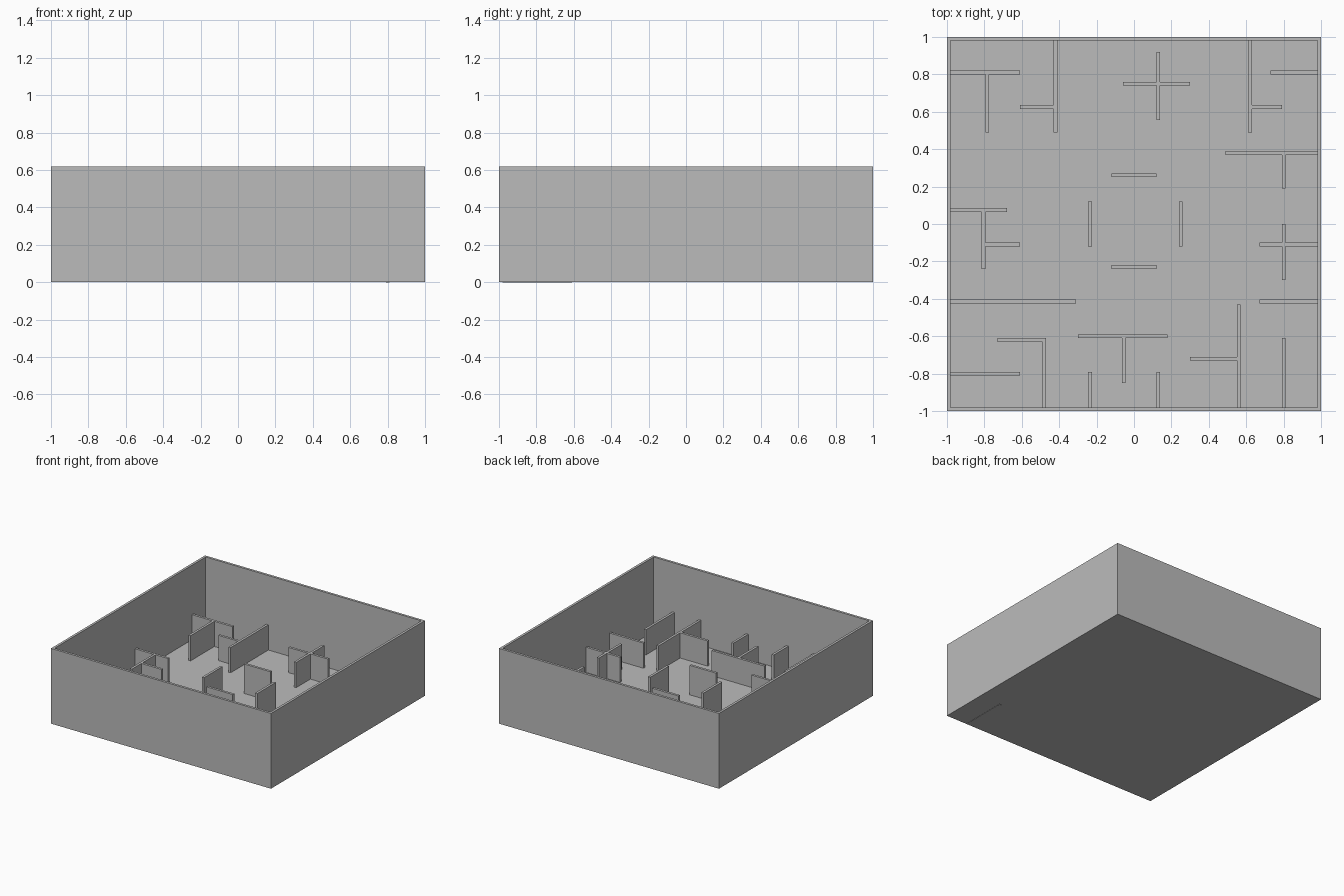
import bpy
import bmesh
from mathutils import Matrix, Vector

cube = bpy.data.objects.get("Cube")
if cube:
    bpy.data.objects.remove(cube, do_unlink=True)

# One plain grey for the whole building
GREY = (0.5, 0.5, 0.5, 1.0)
grey = bpy.data.materials.new("plain grey")
grey.use_nodes = True
grey.diffuse_color = GREY
grey.node_tree.nodes["Principled BSDF"].inputs["Base Color"].default_value = GREY

THICK = 0.02
FLOOR = 0.004
LOW = 0.215
TALL = 0.62
INNER = 0.98


def box(name, low, high):
    """Axis-aligned box between two opposite corners."""
    low, high = Vector(low), Vector(high)
    mesh = bpy.data.meshes.new(name)
    bm = bmesh.new()
    place = Matrix.Translation((low + high) / 2) @ Matrix.Diagonal((high - low).to_4d())
    place[3][3] = 1
    bmesh.ops.create_cube(bm, size=1, matrix=place)
    bm.to_mesh(mesh)
    bm.free()
    mesh.materials.append(grey)
    obj = bpy.data.objects.new(name, mesh)
    bpy.context.collection.objects.link(obj)
    return obj


def wall_x(name, y, start, end, top=LOW, bottom=FLOOR):
    """Partition running from side to side."""
    box(name, (start, y - THICK / 2, bottom), (end, y + THICK / 2, top))


def wall_y(name, x, start, end, top=LOW, bottom=FLOOR):
    """Partition running from front to back."""
    box(name, (x - THICK / 2, start, bottom), (x + THICK / 2, end, top))


# Floor and outer shell
box("floor", (-1, -1, FLOOR / 2), (1, 1, FLOOR * 2))
edge = 1 - THICK / 2
for side, place in (("front", -edge), ("back", edge)):
    wall_x(side + "_outer_wall", place, -1, 1, TALL, FLOOR / 2)
for side, place in (("right", -edge), ("left", edge)):
    wall_y(side + "_outer_wall", place, -INNER, INNER, TALL, FLOOR / 2)

# Partitions in the back rooms
wall_x("back_right_partition", 0.81, -INNER, -0.61)
wall_y("back_right_stem", -0.785, 0.49, 0.81)
wall_y("back_right_divider", -0.42, 0.49, INNER)
wall_x("back_right_branch", 0.625, -0.61, -0.42)
wall_x("back_cross_bar", 0.75, -0.06, 0.30)
wall_y("back_cross_stem", 0.13, 0.555, 0.92)
wall_y("back_left_divider", 0.62, 0.49, INNER)
wall_x("back_left_branch", 0.625, 0.62, 0.79)
wall_x("back_left_stub", 0.81, 0.73, INNER)

# Partitions in the side rooms
wall_x("left_side_partition", 0.38, 0.49, INNER)
wall_y("left_side_stem", 0.80, 0.19, 0.38)
wall_x("left_cross_bar", -0.11, 0.67, INNER)
wall_y("left_cross_stem", 0.80, -0.30, 0.0)
wall_x("left_lower_partition", -0.415, 0.67, INNER)
wall_x("right_side_partition", 0.075, -INNER, -0.68)
wall_y("right_side_stem", -0.805, -0.24, 0.075)
wall_x("right_side_branch", -0.11, -0.80, -0.61)
wall_x("right_lower_partition", -0.415, -INNER, -0.31)

# Four screens around the centre
CORE = 0.25
wall_x("centre_back_screen", 0.26, -0.12, 0.12, CORE)
wall_x("centre_front_screen", -0.23, -0.12, 0.12, CORE)
wall_y("centre_right_screen", -0.235, -0.12, 0.12, CORE)
wall_y("centre_left_screen", 0.25, -0.12, 0.12, CORE)

# Partitions in the front rooms
wall_x("front_right_stub", -0.80, -INNER, -0.61)
wall_x("front_right_branch", -0.62, -0.73, -0.47)
wall_y("front_right_divider", -0.48, -INNER, -0.62)
wall_x("front_tee_bar", -0.60, -0.30, 0.18)
wall_y("front_tee_stem", -0.055, -0.85, -0.60)
wall_y("front_stub_right", -0.235, -INNER, -0.79)
wall_y("front_stub_left", 0.13, -INNER, -0.79)
wall_y("front_left_divider", 0.56, -INNER, -0.43)
wall_x("front_left_branch", -0.72, 0.30, 0.56)
wall_y("front_left_partition", 0.80, -INNER, -0.61, LOW, 0)
